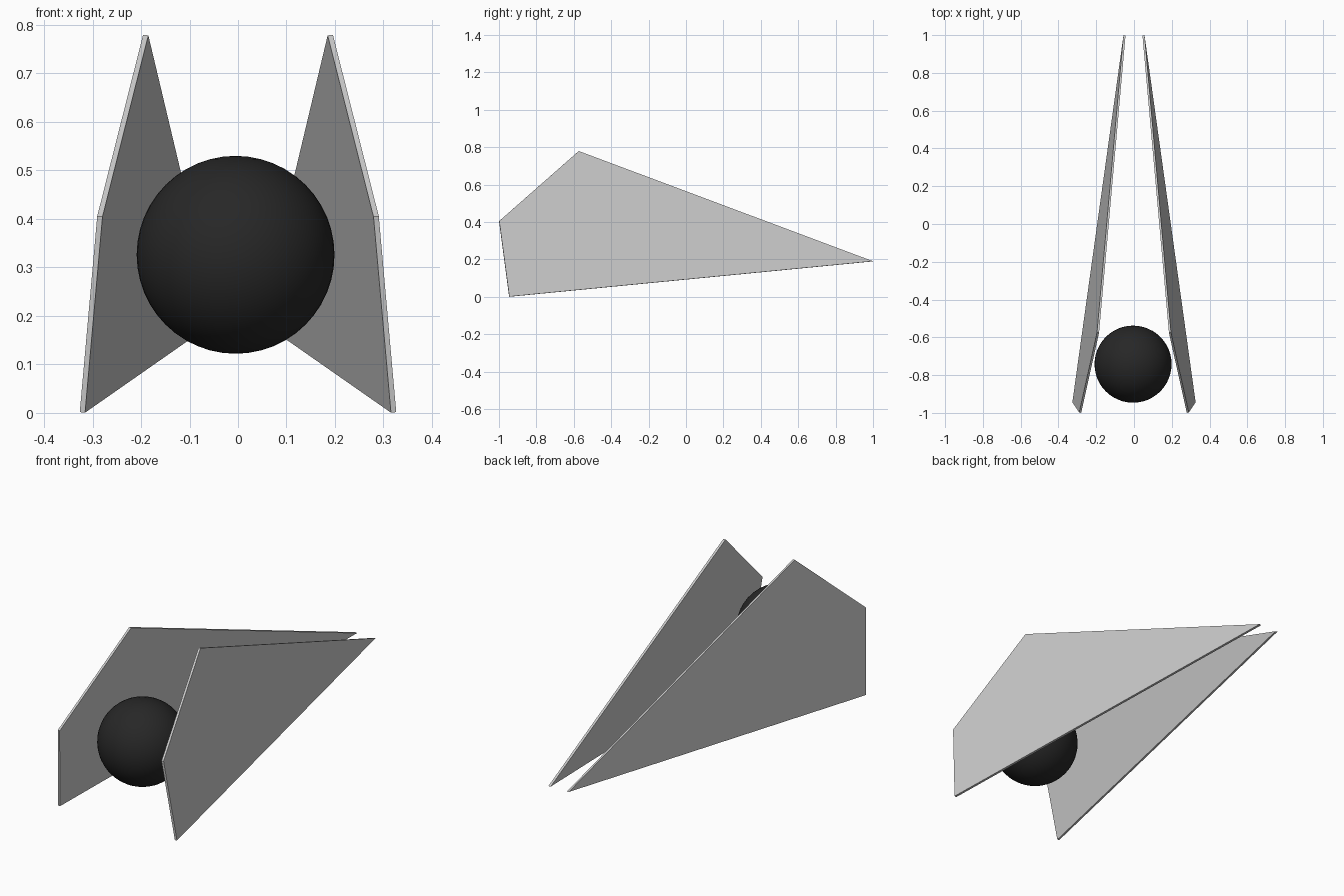
import bpy, bmesh
from mathutils import Vector

if "Cube" in bpy.data.objects:
    bpy.data.objects.remove(bpy.data.objects["Cube"])

# Wing panel: flat four-sided plate leaning in towards the rear tip
OUTLINE = [(-0.945, 0.001), (-0.999, 0.405), (-0.574, 0.779), (0.999, 0.19)]
THICKNESS = 0.011


def panel_x(y, z):
    # plane the panel lies in
    return 0.321 - 0.1289 * (y + 0.945) - 0.1064 * z


def wing_panel(name, side):
    normal = Vector((1, 0.1289, 0.1064)).normalized()
    bm = bmesh.new()
    inner = [bm.verts.new(Vector((panel_x(y, z), y, z)) - normal * THICKNESS / 2)
             for y, z in OUTLINE]
    face = bm.faces.new(inner)
    ext = bmesh.ops.extrude_face_region(bm, geom=[face], use_keep_orig=True)
    outer = [g for g in ext["geom"] if isinstance(g, bmesh.types.BMVert)]
    bmesh.ops.translate(bm, verts=outer, vec=normal * THICKNESS)
    for v in bm.verts:
        v.co.x *= side
    bmesh.ops.recalc_face_normals(bm, faces=bm.faces)
    mesh = bpy.data.meshes.new(name)
    bm.to_mesh(mesh)
    bm.free()
    obj = bpy.data.objects.new(name, mesh)
    bpy.context.collection.objects.link(obj)
    return obj


wing_panel("right_wing_panel", 1)
wing_panel("left_wing_panel", -1)

# Dark ball held between the panels
bpy.ops.mesh.primitive_uv_sphere_add(segments=48, ring_count=24, radius=0.204,
                                     location=(-0.005, -0.742, 0.326))
ball = bpy.context.object
ball.name = "cockpit_ball"
bpy.ops.object.shade_smooth()
black = bpy.data.materials.new("black")
black.diffuse_color = (0.02, 0.02, 0.02, 1)
black.use_nodes = True
black.node_tree.nodes["Principled BSDF"].inputs["Base Color"].default_value = black.diffuse_color
ball.data.materials.append(black)
